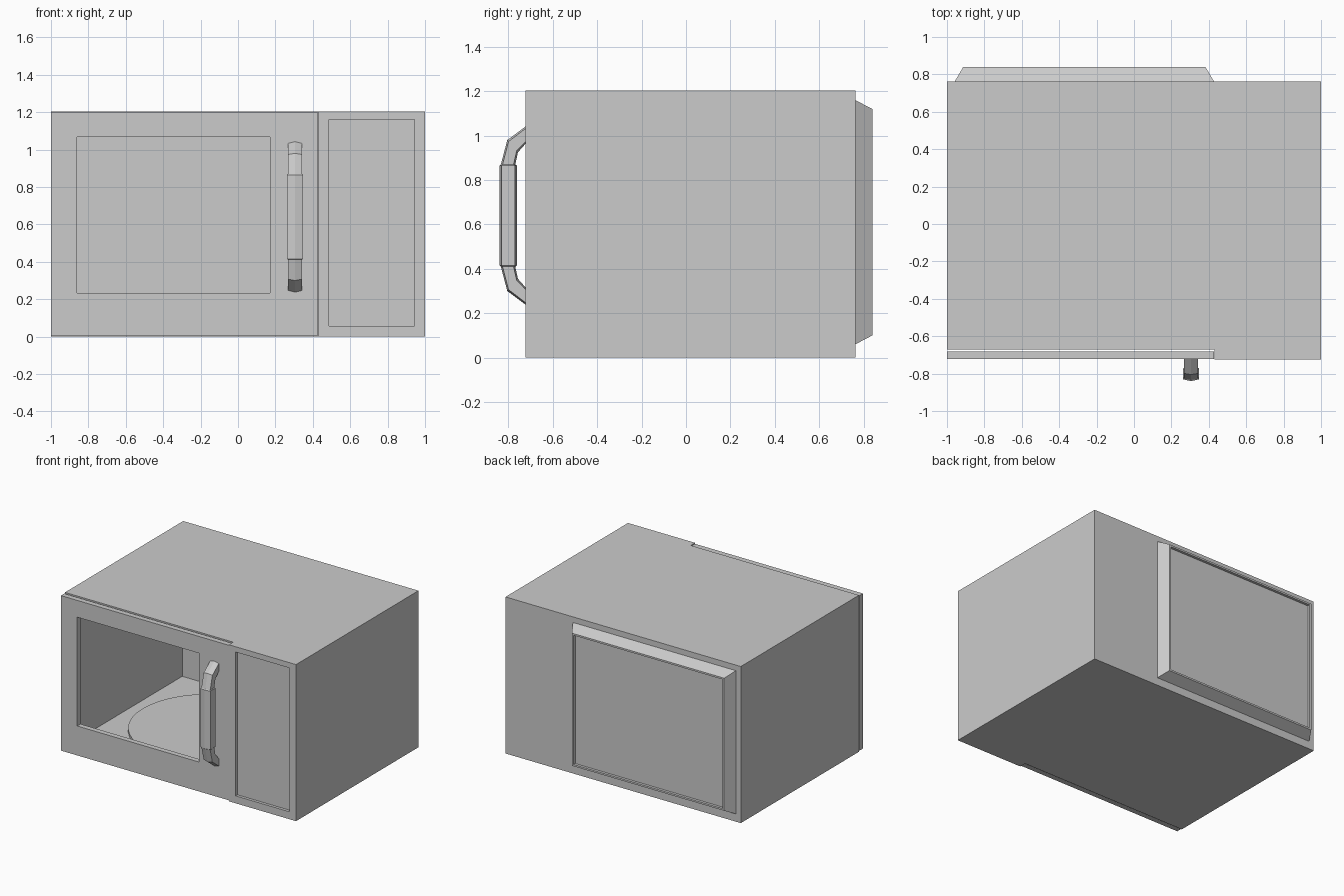
import bpy, bmesh

if "Cube" in bpy.data.objects:
    bpy.data.objects.remove(bpy.data.objects["Cube"])


def finish(name, bm):
    bmesh.ops.recalc_face_normals(bm, faces=bm.faces)
    me = bpy.data.meshes.new(name)
    bm.to_mesh(me)
    bm.free()
    ob = bpy.data.objects.new(name, me)
    bpy.context.collection.objects.link(ob)
    return ob


def loft(name, rings):
    """Skin a list of equal-length point rings and cap both ends."""
    bm = bmesh.new()
    vr = [[bm.verts.new(p) for p in r] for r in rings]
    n = len(vr[0])
    for a, b in zip(vr, vr[1:]):
        for i in range(n):
            j = (i + 1) % n
            bm.faces.new((a[i], a[j], b[j], b[i]))
    bm.faces.new(vr[0])
    bm.faces.new(vr[-1])
    return finish(name, bm)


def rect(x0, x1, z0, z1, y):
    return [(x0, y, z0), (x1, y, z0), (x1, y, z1), (x0, y, z1)]


def box(name, x0, x1, y0, y1, z0, z1):
    return loft(name, [rect(x0, x1, z0, z1, y0), rect(x0, x1, z0, z1, y1)])


def cut(ob, *bounds):
    """Subtract a box and discard the cutter."""
    cutter = box("cutter", *bounds)
    cutter.hide_render = True
    m = ob.modifiers.new("cut", 'BOOLEAN')
    m.operation, m.solver, m.object = 'DIFFERENCE', 'EXACT', cutter
    bpy.context.view_layer.objects.active = ob
    bpy.ops.object.modifier_apply(modifier=m.name)
    bpy.data.objects.remove(cutter)


# Casing: door notch, cooking cavity, recessed control panel
casing = box("casing", -1, 1, -0.724, 0.763, 0, 1.203)
cut(casing, -1.2, 0.43, -0.9, -0.672, -0.2, 1.4)
cut(casing, -0.95, 0.38, -0.8, 0.68, 0.055, 1.15)
cut(casing, 0.487, 0.945, -0.9, -0.702, 0.057, 1.162)

# Door with open window
door = box("door", -1, 0.427, -0.721, -0.681, 0.006, 1.197)
cut(door, -0.862, 0.172, -0.9, -0.5, 0.232, 1.068)

# Rear housing: tapered, with a thin rim around a sunken panel
rear = []
for y, i in ((0.755, 0), (0.763, 0), (0.84, 0.045), (0.84, 0.06), (0.82, 0.06)):
    rear.append(rect(-0.958 + i, 0.427 - i, 0.06 + i * 0.9, 1.16 - i * 0.9, y))
loft("rear_housing", rear)

# Turntable plate
bm = bmesh.new()
bmesh.ops.create_cone(bm, cap_ends=True, segments=48, radius1=0.56, radius2=0.56, depth=0.024)
plate = finish("turntable", bm)
plate.location = (-0.285, 0.05, 0.065)

# Handle: six-sided bow; stations are outer y, z, inner y, z, half width
half = [(-0.715, 1.047, -0.715, 0.972, 0.037), (-0.805, 0.98, -0.757, 0.925, 0.037),
        (-0.834, 0.87, -0.769, 0.87, 0.037), (-0.84, 0.865, -0.762, 0.865, 0.042)]
mid = 0.64
stations = half + [(a, 2 * mid - b, c, 2 * mid - d, w) for a, b, c, d, w in reversed(half)]
rings = []
for oy, oz, iy, iz, w in stations:
    def at(t, x):
        return (0.305 + x, oy + (iy - oy) * t, oz + (iz - oz) * t)
    rings.append([at(0, 0), at(0.12, w), at(0.88, w), at(1, 0), at(0.88, -w), at(0.12, -w)])
loft("door_handle", rings)
